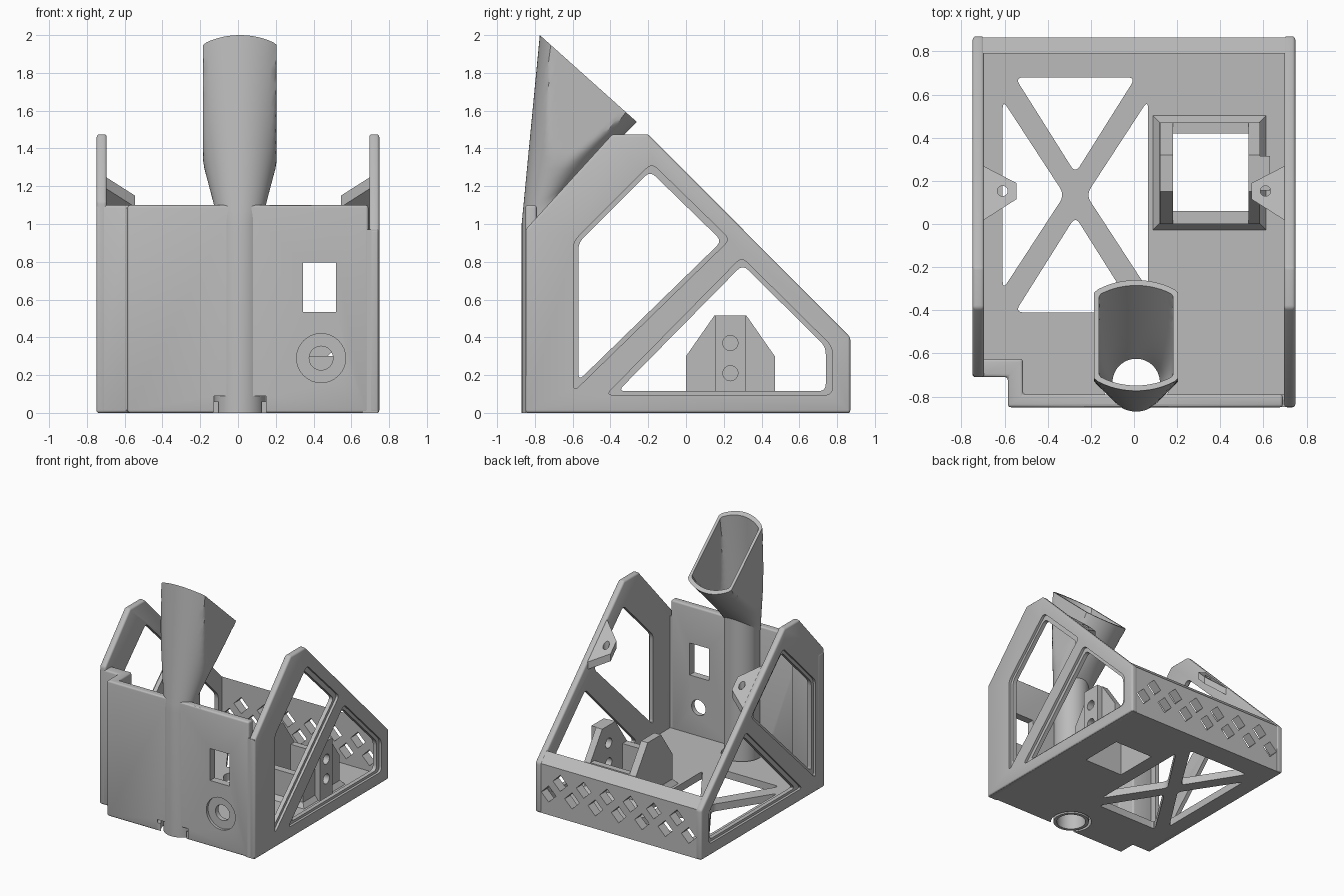
import bpy, bmesh, math
from mathutils import Vector

cube = bpy.data.objects.get("Cube")
if cube:
    bpy.data.objects.remove(cube, do_unlink=True)

grey = bpy.data.materials.new("plain_grey")
grey.use_nodes = True
grey.diffuse_color = (0.5, 0.5, 0.5, 1)
grey.node_tree.nodes["Principled BSDF"].inputs["Base Color"].default_value = (0.5, 0.5, 0.5, 1)


# --- helpers ---
def finish(name, bm):
    bmesh.ops.recalc_face_normals(bm, faces=bm.faces)
    mesh = bpy.data.meshes.new(name)
    bm.to_mesh(mesh)
    bm.free()
    mesh.materials.append(grey)
    obj = bpy.data.objects.new(name, mesh)
    bpy.context.collection.objects.link(obj)
    return obj


def prism(name, pts, axis, lo, hi):
    """Extrude a 2D outline along an axis; the outline uses the other two axes in order."""
    def place(p, d):
        return {"x": (d, p[0], p[1]), "y": (p[0], d, p[1]), "z": (p[0], p[1], d)}[axis]
    bm = bmesh.new()
    a = [bm.verts.new(place(p, lo)) for p in pts]
    b = [bm.verts.new(place(p, hi)) for p in pts]
    bm.faces.new(a)
    bm.faces.new(b)
    for i in range(len(pts)):
        j = (i + 1) % len(pts)
        bm.faces.new((a[i], a[j], b[j], b[i]))
    return finish(name, bm)


def rect(x0, x1, y0, y1):
    return [(x0, y0), (x1, y0), (x1, y1), (x0, y1)]


def circle(cx, cy, r, n=32):
    return [(cx + r * math.cos(i * math.tau / n), cy + r * math.sin(i * math.tau / n)) for i in range(n)]


def rounded(pts, d=0.04):
    out = []
    for i, p in enumerate(pts):
        p = Vector(p)
        a = p + (Vector(pts[i - 1]) - p).normalized() * d
        b = p + (Vector(pts[(i + 1) % len(pts)]) - p).normalized() * d
        for k in range(6):
            t = k / 5
            out.append(tuple(a * (1 - t) ** 2 + p * 2 * t * (1 - t) + b * t * t))
    return out


def grown(pts, f):
    c = sum((Vector(p) for p in pts), Vector((0, 0))) / len(pts)
    return [tuple(c + (Vector(p) - c) * f) for p in pts]


def apply(obj, mod):
    bpy.ops.object.select_all(action="DESELECT")
    bpy.context.view_layer.objects.active = obj
    obj.select_set(True)
    bpy.ops.object.modifier_apply(modifier=mod.name)


def cut(obj, *args):
    cutter = prism("cutter", *args)
    cutter.hide_render = True
    mod = obj.modifiers.new("cut", "BOOLEAN")
    mod.operation, mod.solver, mod.object = "DIFFERENCE", "EXACT", cutter
    apply(obj, mod)
    bpy.data.objects.remove(cutter, do_unlink=True)


def soften(obj, width=0.014):
    mod = obj.modifiers.new("soft", "BEVEL")
    mod.width, mod.segments = width, 3
    apply(obj, mod)


TX, TY = 0.01, -0.735  # centre of the chute pipe

# --- floor with cross-braced opening ---
floor = prism("floor", [(-0.74, -0.69), (-0.57, -0.69), (-0.57, -0.84), (0.74, -0.84),
                        (0.74, 0.86), (-0.74, 0.86)], "z", 0, 0.06)
CX, CY = -0.272, 0.135
for s in (-1, 1):
    cut(floor, rounded([(CX - 0.28, CY + s * 0.545), (CX + 0.28, CY + s * 0.545), (CX, CY + s * 0.1)]), "z", -1, 1)
    cut(floor, rounded([(CX + s * 0.337, CY + 0.44), (CX + s * 0.337, CY - 0.44), (CX + s * 0.05, CY)]), "z", -1, 1)
cut(floor, rect(0.18, 0.53, 0.06, 0.42), "z", -1, 1)
cut(floor, circle(TX, TY, 0.155), "z", -1, 1)

# --- side walls with recessed windows ---
windows = [[(-0.57, 0.17), (-0.57, 0.9), (-0.19, 1.28), (0.19, 0.91)],
           [(-0.36, 0.115), (0.3, 0.785), (0.74, 0.35), (0.74, 0.115)]]
for name, s, front in (("left_wall", 1, [(-0.85, 0.97), (-0.85, 0)]),
                       ("right_wall", -1, [(-0.71, 1.12), (-0.71, 0)])):
    wall = prism(name, [(0.87, 0), (0.87, 0.4), (-0.2, 1.475), (-0.39, 1.475)] + front,
                 "x", s * 0.695, s * 0.748)
    soften(wall)
    for w in windows:
        cut(wall, rounded(w), "x", -1, 1)
        cut(wall, rounded(grown(w, 1.09)), "x", s * 0.728, s * 0.9)

# --- back wall with staggered diamond vents ---
back = prism("back_wall", [(0.79, 0), (0.865, 0), (0.865, 0.4), (0.79, 0.475)], "x", -0.735, 0.735)
for row, (count, z) in enumerate(((7, 0.17), (6, 0.285))):
    for i in range(count):
        cut(back, circle((i - (count - 1) / 2) * 0.21, z, 0.066, 4), "y", 0.5, 1)

# --- front wall with stepped corner ---
front = prism("front_wall", [(-0.75, -0.71), (-0.585, -0.71), (-0.585, -0.85), (0.69, -0.85),
                             (0.69, -0.79), (-0.515, -0.79), (-0.515, -0.625), (-0.75, -0.625)],
              "z", 0, 1.1)
soften(front)
corner = prism("front_corner", rect(0.66, 0.74, -0.849, -0.79), "z", 0, 0.97)
cut(front, rect(0.345, 0.52, 0.535, 0.795), "y", -1, -0.5)
cut(front, circle(0.44, 0.29, 0.063), "y", -1, -0.5)
cut(front, circle(0.44, 0.29, 0.13), "y", -1, -0.828)
cut(front, circle(TX, TY, 0.12), "z", -1, 2)
cut(front, circle(TX, TY, 0.18), "z", -1, 0.09)

# --- chute: pipe flaring into a slanted scoop, with an inner skin ---
N, STEPS = 64, 14


def skin(bm, r, ax, ay, limit):
    rings = [[bm.verts.new((x, y, 0)) for x, y in circle(TX, TY, r, N)]]
    for k in range(STEPS + 1):
        t = k / STEPS
        ring = []
        for i in range(N):
            c, s = math.cos(i * math.tau / N), math.sin(i * math.tau / N)
            low = Vector((r * c, TY + r * s, 1.1 + 0.1 * s))
            top = Vector((ax * c, -0.517 + ay * s, 1.77 - 0.895 * ay * s))
            p = low.lerp(top, t)
            p.x = TX + max(-limit, min(limit, p.x))
            ring.append(bm.verts.new(p))
        rings.append(ring)
    for a, b in zip(rings, rings[1:]):
        bridge(bm, a, b)
    return rings


def bridge(bm, a, b):
    for i in range(N):
        j = (i + 1) % N
        bm.faces.new((a[i], a[j], b[j], b[i]))


bm = bmesh.new()
outer = skin(bm, 0.135, 0.32, 0.257, 0.195)
inner = skin(bm, 0.11, 0.295, 0.232, 0.172)
bridge(bm, outer[0], inner[0])
bridge(bm, outer[-1], inner[-1])
finish("chute", bm)

# --- square bracket standing on the floor ---
bracket = prism("bracket_frame", rect(0.12, 0.585, 0, 0.47), "z", 0.03, 0.3)
skirt = prism("bracket_skirt", rect(0.08, 0.62, -0.035, 0.51), "z", 0.05, 0.1)
for v in skirt.data.vertices:
    if v.co.z > 0.08:
        v.co.x = 0.35 + (v.co.x - 0.35) * 0.86
        v.co.y = 0.2375 + (v.co.y - 0.2375) * 0.86
for part in (bracket, skirt):
    cut(part, rect(0.18, 0.53, 0.06, 0.42), "z", -1, 1)
ear = [(0, 0.25), (0.47, 0.25), (0.47, 0.3), (0.32, 0.515), (0.15, 0.515), (0, 0.3)]
prism("bracket_right_ear", ear, "x", 0.12, 0.18)
left_ear = prism("bracket_left_ear", ear, "x", 0.53, 0.585)
pillar = prism("bracket_pillar", rect(0.155, 0.315, 0.03, 0.515), "x", 0.531, 0.63)
for z in (0.21, 0.37):
    for part in (bracket, left_ear, pillar):
        cut(part, circle(0.235, z, 0.04, 24), "x", 0.4, 0.8)

# --- screw tabs following the sloped wall tops ---
for name, s in (("left_tab", 1), ("right_tab", -1)):
    tab = prism(name, [(s * 0.71, 0.01), (s * 0.545, 0.115), (s * 0.545, 0.19), (s * 0.71, 0.275)],
                "z", -0.06, 0)
    for v in tab.data.vertices:
        v.co.z += 1.265 - v.co.y
    cut(tab, circle(s * 0.61, 0.153, 0.024, 20), "z", 0.5, 2)

# --- shading ---
bpy.ops.object.select_all(action="DESELECT")
for obj in bpy.context.collection.objects:
    if obj.type == "MESH":
        obj.select_set(True)
        bpy.context.view_layer.objects.active = obj
bpy.ops.object.shade_smooth_by_angle(angle=math.radians(30))
